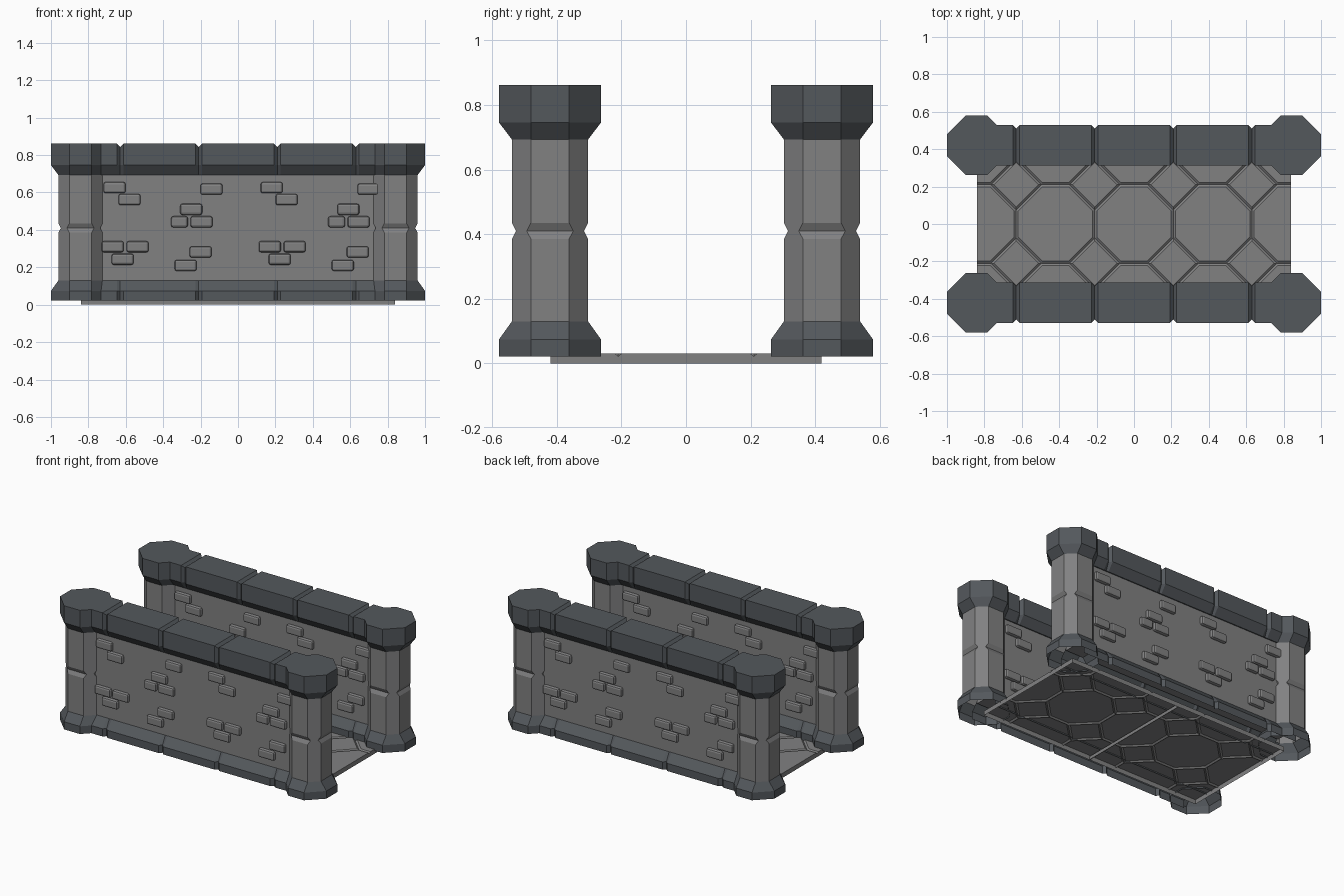
import bpy, bmesh, math
from mathutils import Matrix, Vector

if "Cube" in bpy.data.objects:
    bpy.data.objects.remove(bpy.data.objects["Cube"])


def material(name, rgb):
    m = bpy.data.materials.new(name)
    m.diffuse_color = (*rgb, 1)
    m.use_nodes = True
    m.node_tree.nodes["Principled BSDF"].inputs["Base Color"].default_value = m.diffuse_color
    return m


LIGHT = material("light grey stone", (0.22, 0.22, 0.222))
DARK = material("dark slate stone", (0.088, 0.098, 0.108))
WALL_Y = 0.421      # wall centre lines at +-y
END_X = 0.842       # pillar centres at +-x
TILE = 0.42         # floor pattern period


def finish(bm, name, mats, loc=(0, 0, 0), recalc=True):
    if recalc:
        bmesh.ops.recalc_face_normals(bm, faces=bm.faces[:])
    me = bpy.data.meshes.new(name)
    bm.to_mesh(me)
    bm.free()
    for m in mats:
        me.materials.append(m)
    ob = bpy.data.objects.new(name, me)
    ob.location = loc
    bpy.context.collection.objects.link(ob)
    return ob


def loft(rings, close_start=False, close_end=False, wrap=True):
    """Skin a list of equal-length point rings."""
    bm = bmesh.new()
    vs = [[bm.verts.new(p) for p in r] for r in rings]
    n = len(vs[0])
    for a, b in zip(vs, vs[1:]):
        for i in range(n if wrap else n - 1):
            j = (i + 1) % n
            bm.faces.new((a[i], a[j], b[j], b[i]))
    if close_start:
        bm.faces.new(vs[0][::-1])
    if close_end:
        bm.faces.new(vs[-1])
    return bm


def octagon(h, f, z):
    return [(h, -f, z), (h, f, z), (f, h, z), (-f, h, z),
            (-h, f, z), (-h, -f, z), (-f, -h, z), (f, -h, z)]


# corner pillar: dark foot and capital, light shaft with a notch
def pillar(name, x, y):
    steps = [(0.022, 0.158, 0.059), (0.074, 0.158, 0.059), (0.13, 0.118, 0.059),
             (0.385, 0.118, 0.059), (0.41, 0.105, 0.072), (0.435, 0.118, 0.059),
             (0.693, 0.118, 0.059), (0.746, 0.158, 0.059), (0.862, 0.158, 0.059)]
    bm = loft([octagon(h, f, z) for z, h, f in steps], close_end=True)
    for face in bm.faces:
        z = face.calc_center_median().z
        face.material_index = 0 if 0.13 < z < 0.693 else 1
    finish(bm, name, [LIGHT, DARK], (x, y, 0))


# stations along a wall: (x, is_groove)
stations = [(-END_X, False)]
for k in (-1.5, -0.5, 0.5, 1.5):
    stations += [(k * TILE - 0.018, False), (k * TILE, True), (k * TILE + 0.018, False)]
stations.append((END_X, False))


# coping on top of the wall, cut into blocks by V grooves
def coping(name, y):
    rings = []
    for x, groove in stations:
        g = 0.018 if groove else 0
        half = [(0.067, 0.693), (0.107 - g, 0.746), (0.107 - g, 0.862 - g)]
        pts = [(-a, z) for a, z in half] + [(a, z) for a, z in half[::-1]]
        rings.append([(x, a, z) for a, z in pts])
    finish(loft(rings), name, [DARK], (0, y, 0))


# plinth at the bottom of the wall, open underneath
def plinth(name, y):
    rings = []
    for x, groove in stations:
        g = 0.018 if groove else 0
        half = [(0.107 - g, 0.022), (0.107 - g, 0.074), (0.06, 0.13)]
        pts = [(-a, z) for a, z in half] + [(a, z) for a, z in half[::-1]]
        rings.append([(x, a, z) for a, z in pts])
    finish(loft(rings, wrap=False), name, [DARK], (0, y, 0))


# flat wall panel
def panel(name, y):
    bm = bmesh.new()
    bmesh.ops.create_cube(bm, size=1, matrix=Matrix.Translation((0, 0, 0.41))
                          @ Matrix.Diagonal((2 * END_X, 0.12, 0.6, 1)))
    finish(bm, name, [LIGHT], (0, y, 0))


# raised bricks of one module (x, z, width), repeated twice on each side
BRICKS = [(-0.66, 0.626, 0.118), (-0.58, 0.562, 0.118), (-0.142, 0.618, 0.118),
          (-0.25, 0.51, 0.118), (-0.313, 0.443, 0.09), (-0.195, 0.443, 0.118),
          (-0.67, 0.31, 0.118), (-0.537, 0.31, 0.118), (-0.617, 0.243, 0.118),
          (-0.20, 0.282, 0.118), (-0.28, 0.21, 0.118)]


def bricks(name, y):
    bm = bmesh.new()
    for side in (1, -1):
        for shift in (0, 2 * TILE):
            for x, z, w in BRICKS:
                bmesh.ops.create_cube(
                    bm, size=1,
                    matrix=Matrix.Translation((side * (x + shift), -side * 0.06, z))
                    @ Matrix.Diagonal((w, 0.045, 0.06, 1)))
    bmesh.ops.bevel(bm, geom=bm.edges[:], offset=0.012, segments=2,
                    profile=0.5, affect='EDGES')
    finish(bm, name, [LIGHT], (0, y, 0))


for sy, side in ((-1, "front"), (1, "back")):
    y = sy * WALL_Y
    panel(side + "_wall_panel", y)
    coping(side + "_wall_coping", y)
    plinth(side + "_wall_plinth", y)
    bricks(side + "_wall_bricks", y)
    for sx, end in ((-1, "left"), (1, "right")):
        pillar(f"{side}_{end}_pillar", sx * END_X, y)

# floor: octagon and diamond paving with V joints
bm = bmesh.new()
R, S = 0.21, 0.075


def cell(cx, cy, pts):
    bm.faces.new([bm.verts.new((cx + p[0], cy + p[1], 0.022)) for p in pts])


for i in range(-2, 3):
    for j in (-1, 0, 1):
        cell(i * TILE, j * TILE, octagon(R, S, 0))
D = R - S
for i in (-1.5, -0.5, 0.5, 1.5):
    for j in (-0.5, 0.5):
        cell(i * TILE, j * TILE, [(D, 0), (0, D), (-D, 0), (0, -D)])
bmesh.ops.remove_doubles(bm, verts=bm.verts[:], dist=0.0005)
bm.normal_update()
bmesh.ops.inset_individual(bm, faces=bm.faces[:], thickness=0.011, depth=0.009,
                           use_even_offset=True)
# trim the paving to the floor rectangle
for co, no in (((0.84, 0, 0), (1, 0, 0)), ((-0.84, 0, 0), (-1, 0, 0)),
               ((0, 0.42, 0), (0, 1, 0)), ((0, -0.42, 0), (0, -1, 0))):
    bmesh.ops.bisect_plane(bm, geom=bm.verts[:] + bm.edges[:] + bm.faces[:],
                           plane_co=co, plane_no=no, clear_outer=True)
# thin skirt around the floor, open underneath
rim = [e for e in bm.edges if e.is_boundary]
ext = bmesh.ops.extrude_edge_only(bm, edges=rim)
for v in ext["geom"]:
    if isinstance(v, bmesh.types.BMVert):
        v.co.z = 0
bmesh.ops.recalc_face_normals(bm, faces=bm.faces[:])
if sum(f.normal.z * f.calc_area() for f in bm.faces) < 0:
    bmesh.ops.reverse_faces(bm, faces=bm.faces[:])
finish(bm, "paved_floor", [LIGHT], recalc=False)

# rib under the middle of the floor
bm = bmesh.new()
bmesh.ops.create_cube(bm, size=1, matrix=Matrix.Translation((0, 0, 0.011))
                      @ Matrix.Diagonal((0.004, 0.84, 0.022, 1)))
finish(bm, "floor_rib", [LIGHT])
